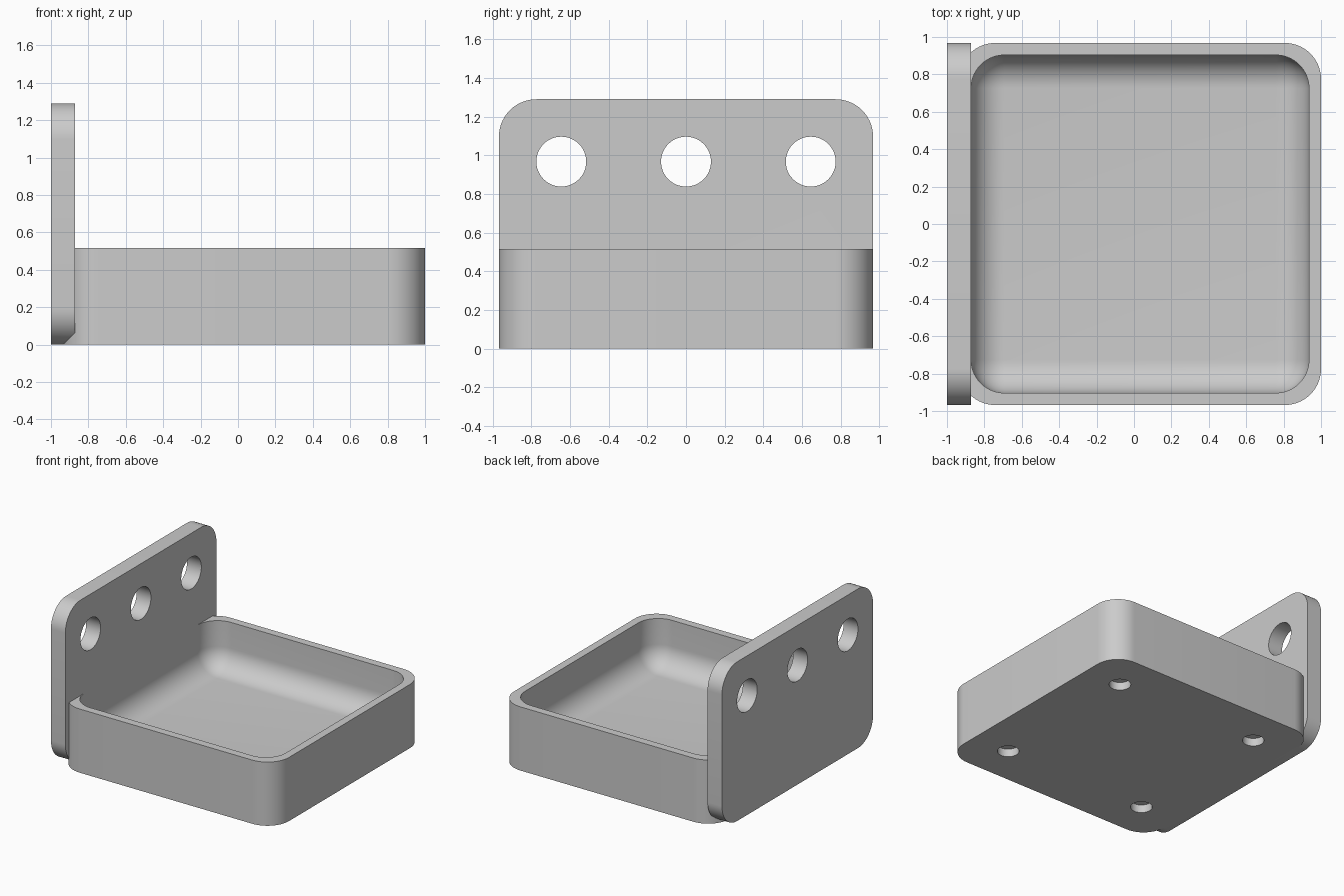
import bpy
import bmesh
import math
from mathutils import Matrix

if "Cube" in bpy.data.objects:
    bpy.data.objects.remove(bpy.data.objects["Cube"], do_unlink=True)

MM = 2 / 62                  # design unit: the bracket is 62 units long
TRAY_X = 1 * MM              # tray centre along x
HALF = 30 * MM               # half width of tray and plate
WALL = 2 * MM
RIM = 16 * MM
FLOOR = 4 * MM
PLATE_TOP = 40 * MM
PLATE_INNER = -27 * MM
ROUND = 6 * MM

grey = bpy.data.materials.new("plain_grey")
grey.use_nodes = True
colour = (0.6, 0.6, 0.6, 1)
grey.diffuse_color = colour
grey.node_tree.nodes["Principled BSDF"].inputs["Base Color"].default_value = colour


def finish(name, bm):
    bmesh.ops.recalc_face_normals(bm, faces=bm.faces)
    mesh = bpy.data.meshes.new(name)
    bm.to_mesh(mesh)
    bm.free()
    mesh.materials.append(grey)
    obj = bpy.data.objects.new(name, mesh)
    bpy.context.collection.objects.link(obj)
    return obj


def rounded_box(name, low, high, radius, pick):
    """Box between two corners; edges accepted by pick() are rounded."""
    bm = bmesh.new()
    bmesh.ops.create_cube(bm, size=1)
    for v in bm.verts:
        for i in range(3):
            v.co[i] = low[i] if v.co[i] < 0 else high[i]
    edges = [e for e in bm.edges if pick(e)]
    bmesh.ops.bevel(bm, geom=edges, offset=radius, segments=14,
                    profile=0.5, affect='EDGES')
    return finish(name, bm)


def cylinder(name, centre, radius, depth, axis):
    bm = bmesh.new()
    turn = Matrix.Rotation(math.pi / 2, 4, 'Y') if axis == 'X' else Matrix()
    bmesh.ops.create_cone(bm, cap_ends=True, segments=48, radius1=radius,
                          radius2=radius, depth=depth,
                          matrix=Matrix.Translation(centre) @ turn)
    return finish(name, bm)


def along(axis):
    return lambda e: abs((e.verts[0].co - e.verts[1].co).normalized()[axis]) > 0.9


def combine(target, other, operation):
    mod = target.modifiers.new(other.name, 'BOOLEAN')
    mod.object = other
    mod.operation = operation
    mod.solver = 'EXACT'
    bpy.context.view_layer.objects.active = target
    bpy.ops.object.modifier_apply(modifier=mod.name)
    bpy.data.objects.remove(other, do_unlink=True)


# Tray block with rounded vertical corners
bracket = rounded_box("tray_bracket", (TRAY_X - HALF, -HALF, 0),
                      (TRAY_X + HALF, HALF, RIM), ROUND, along(2))

# Hollow with filleted floor and corners
inner = HALF - WALL
hollow = rounded_box("hollow", (TRAY_X - inner, -inner, FLOOR),
                     (TRAY_X + inner, inner, RIM * 2), 5.5 * MM,
                     lambda e: min(v.co.z for v in e.verts) < RIM)
combine(bracket, hollow, 'DIFFERENCE')

# Upright mounting plate with four rounded corners
plate = rounded_box("mounting_plate", (-1, -HALF, 0),
                    (PLATE_INNER, HALF, PLATE_TOP), ROUND, along(0))
combine(bracket, plate, 'UNION')

# Three holes through the plate
for y in (-20, 0, 20):
    hole = cylinder("plate_hole", (-29 * MM, y * MM, 30 * MM), 4 * MM, 10 * MM, 'X')
    combine(bracket, hole, 'DIFFERENCE')

# Four shallow blind holes under the tray
for sx in (-1, 1):
    for sy in (-1, 1):
        hole = cylinder("foot_hole", (TRAY_X + sx * 20 * MM, sy * 20 * MM, 0),
                        2.5 * MM, 4 * MM, 'Z')
        combine(bracket, hole, 'DIFFERENCE')

# Smooth curves, crisp edges
bpy.ops.object.select_all(action='DESELECT')
bracket.select_set(True)
bpy.context.view_layer.objects.active = bracket
bpy.ops.object.shade_smooth_by_angle(angle=math.radians(30))
